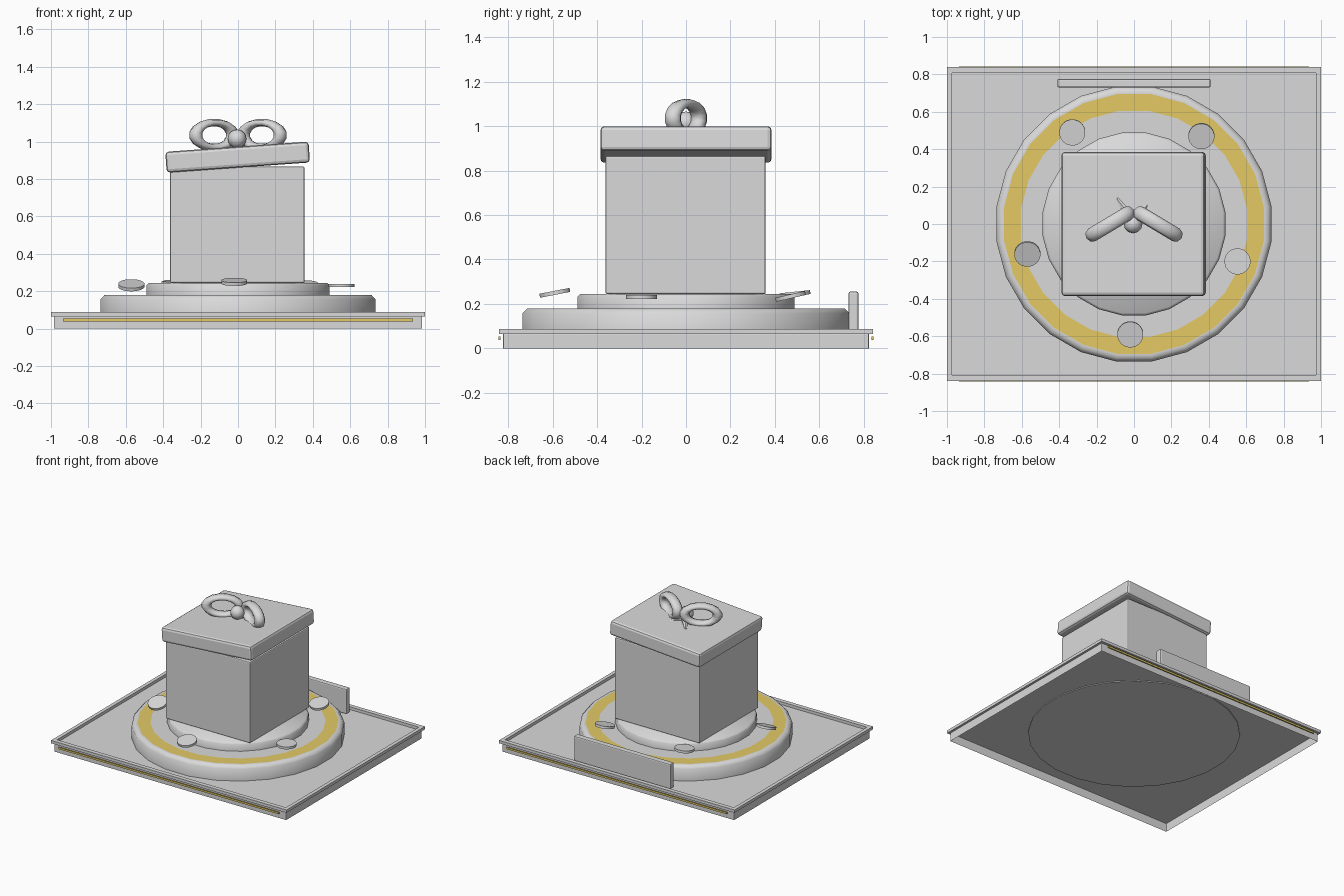
import bpy, bmesh, math
from mathutils import Matrix, Vector

if "Cube" in bpy.data.objects:
    bpy.data.objects.remove(bpy.data.objects["Cube"])


def material(name, rgb):
    m = bpy.data.materials.new(name)
    m.diffuse_color = (*rgb, 1)
    m.use_nodes = True
    m.node_tree.nodes["Principled BSDF"].inputs["Base Color"].default_value = m.diffuse_color
    return m


GREY = material("light grey", (0.70, 0.70, 0.70))
GOLD = material("gold", (0.78, 0.59, 0.13))


def finish(name, bm, mat, matrix=Matrix(), bevel=0.0, segments=2, angle=0):
    bmesh.ops.recalc_face_normals(bm, faces=bm.faces)
    mesh = bpy.data.meshes.new(name)
    bm.to_mesh(mesh)
    bm.free()
    ob = bpy.data.objects.new(name, mesh)
    bpy.context.collection.objects.link(ob)
    ob.data.materials.append(mat)
    ob.matrix_world = matrix
    if bevel:
        mod = ob.modifiers.new("soft_edges", "BEVEL")
        mod.width, mod.segments = bevel, segments
    if angle:
        bpy.ops.object.select_all(action="DESELECT")
        ob.select_set(True)
        bpy.context.view_layer.objects.active = ob
        bpy.ops.object.shade_smooth_by_angle(angle=math.radians(angle))
    return ob


def box(name, size, loc, mat=GREY, bevel=0.0, tilt=0.0, open_bottom=False):
    bm = bmesh.new()
    bmesh.ops.create_cube(bm, size=1, matrix=Matrix.Diagonal((*size, 1)))
    if open_bottom:
        low = [f for f in bm.faces if f.calc_center_median().z < -size[2] * 0.4]
        bmesh.ops.delete(bm, geom=low, context="FACES")
    m = Matrix.Translation(loc) @ Matrix.Rotation(tilt, 4, "Y")
    return finish(name, bm, mat, m, bevel)


def lathe(name, profile, n, mat=GREY, matrix=Matrix(), closed=False, angle=60):
    """Spin (radius, z) points round z; an open profile gets end caps."""
    bm = bmesh.new()
    rings = []
    for r, z in profile:
        ring = []
        for i in range(n):
            a = 2 * math.pi * (i + 0.5) / n
            ring.append(bm.verts.new((r * math.cos(a), r * math.sin(a), z)))
        rings.append(ring)
    pairs = list(zip(rings, rings[1:]))
    if closed:
        pairs.append((rings[-1], rings[0]))
    else:
        bm.faces.new(rings[0])
        bm.faces.new(rings[-1])
    for a, b in pairs:
        for i in range(n):
            j = (i + 1) % n
            bm.faces.new((a[i], a[j], b[j], b[i]))
    return finish(name, bm, mat, matrix, angle=angle)


# Base plate, hollow underneath, with a raised overhanging rim
box("base_plate", (1.97, 1.645, 0.066), (0, 0, 0.033), bevel=0.004, open_bottom=True)
bm = bmesh.new()
loops = []
for hx, hy, z in ((1, 0.84, 0.066), (1, 0.84, 0.088), (0.972, 0.807, 0.088), (0.972, 0.807, 0.066)):
    loops.append([bm.verts.new((sx * hx, sy * hy, z)) for sx, sy in ((1, 1), (-1, 1), (-1, -1), (1, -1))])
for k in range(4):
    a, b = loops[k], loops[(k + 1) % 4]
    for i in range(4):
        j = (i + 1) % 4
        bm.faces.new((a[i], a[j], b[j], b[i]))
finish("base_rim", bm, GREY)

# Gold trim along the front and back edges
for side, word in ((-1, "front"), (1, "back")):
    box(word + "_trim", (1.87, 0.008, 0.014), (0, side * 0.838, 0.046), GOLD)

# Stepped round pedestal with a gold ring set into its lower top face
disc = lathe("lower_disc", [(0.741, 0.06), (0.741, 0.158), (0.72, 0.18), (0.70, 0.18), (0.61, 0.18)], 24)
disc.data.materials.append(GOLD)
for f in disc.data.polygons:
    if f.normal.z > 0.99 and 0.61 < f.center.xy.length < 0.68:
        f.material_index = 1
lathe("upper_disc", [(0.493, 0.17), (0.493, 0.232), (0.48, 0.245)], 24)

# Panel standing behind the pedestal
box("back_panel", (0.82, 0.045, 0.19), (0, 0.753, 0.16), bevel=0.008)

# Loose tokens: position and tilt in degrees
tokens = [(-0.02, -0.59, 0.25, 11), (0.553, -0.2, 0.231, 0), (-0.57, -0.16, 0.232, 20),
          (-0.33, 0.49, 0.246, 6), (0.36, 0.47, 0.234, 13)]
for k, (x, y, z, tilt) in enumerate(tokens):
    m = Matrix.Translation((x, y, z)) @ Matrix.Rotation(math.radians(tilt), 4, "X")
    lathe(f"token_{k + 1}", [(0.07, -0.009), (0.07, 0.009)], 20, matrix=m)

# Gift box and its tilted lid
box("gift_box", (0.72, 0.72, 0.622), (-0.004, -0.002, 0.555), bevel=0.008)
box("lid", (0.768, 0.77, 0.112), (-0.002, 0, 0.917), bevel=0.018, tilt=math.radians(-4.1))

# Bow: two flattened loops, a knot and two short tails
tube = [(0.116 + 0.035 * math.cos(t), 0.035 * math.sin(t)) for t in (2 * math.pi * i / 8 for i in range(8))]
for side, word in ((-1, "left"), (1, "right")):
    m = (Matrix.Translation((side * 0.128, 0, 1.035)) @ Matrix.Rotation(-side * math.radians(31), 4, "Z")
         @ Matrix.Diagonal((1, 1.1, 0.58, 1)) @ Matrix.Rotation(math.pi / 2, 4, "X"))
    ob = lathe(word + "_bow_loop", tube, 16, closed=True)
    ob.data.transform(m)
    bm = bmesh.new()
    bmesh.ops.create_cone(bm, cap_ends=True, segments=6, radius1=0.03, radius2=0.008, depth=0.14)
    aim = Vector((side * 0.6, 0.8, -0.1)).to_track_quat("Z", "Y").to_matrix().to_4x4()
    tip = Vector((-0.05, 0.08, 0.97)) if side < 0 else Vector((0.035, 0.055, 0.975))
    finish(word + "_bow_tail", bm, GREY, Matrix.Translation(tip) @ aim, angle=35)
bm = bmesh.new()
bmesh.ops.create_uvsphere(bm, u_segments=12, v_segments=8, radius=0.05)
finish("bow_knot", bm, GREY, Matrix.Translation((-0.005, 0, 1.015)), angle=60)
